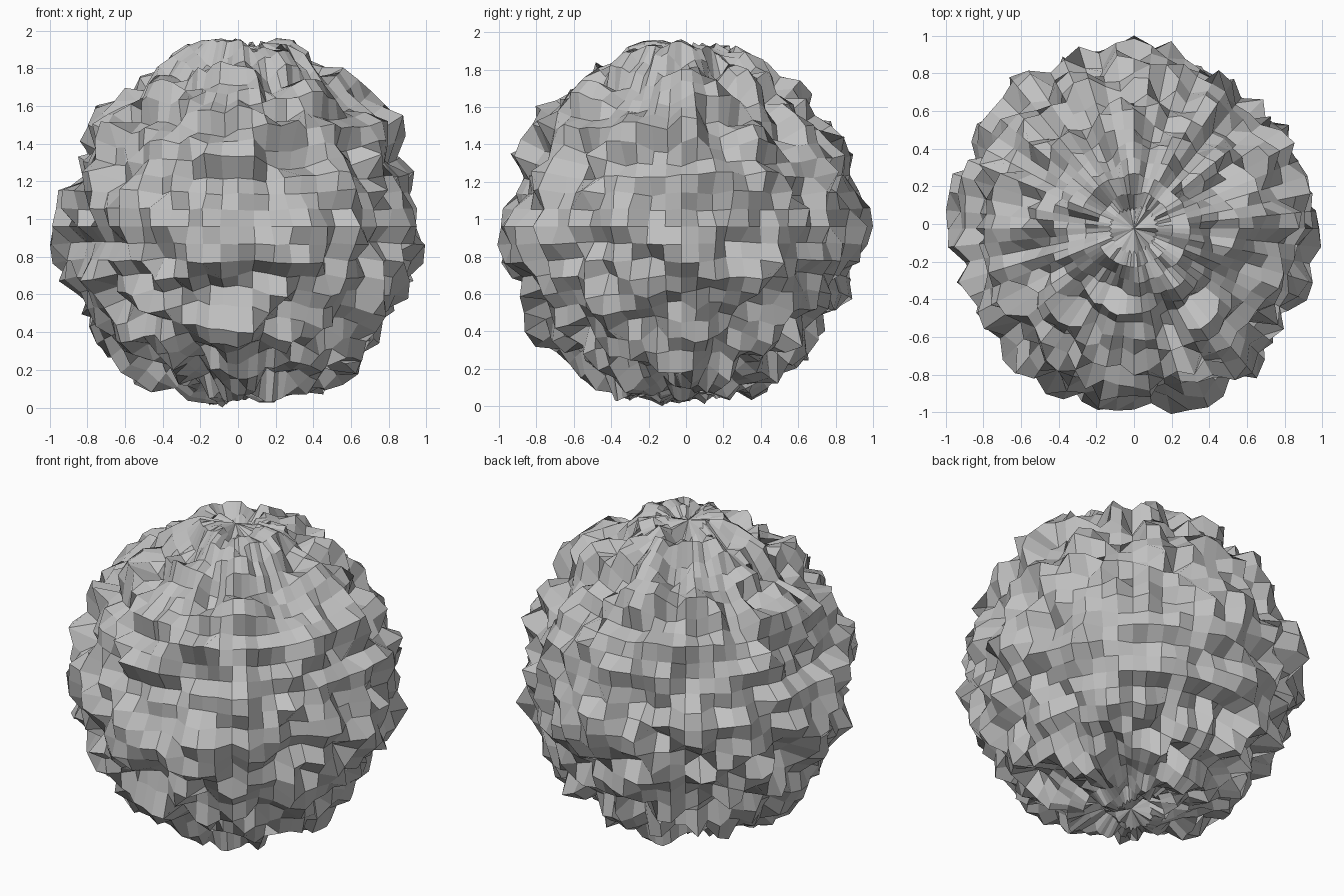
import bpy
from math import exp, pi
from mathutils import Matrix, Vector, noise

RADIUS = 0.91              # mean radius of the ball
CENTRE = Vector((0, -0.025, 0.945))
ROUGHNESS = 0.055          # typical bump height
PEAK_WIDTH = 0.09
ONE = Vector((1, 1, 1))

# tallest peaks of the outline as (across, up) in the three main planes
SIDE_TO_SIDE = [(-1, .9), (-.95, .65), (-.78, .4), (-.45, .08), (-.17, .01), (.2, .01),
                (.65, .17), (.98, .85), (.93, 1.2), (.88, 1.53), (.57, 1.78),
                (.27, 1.95), (-.1, 1.95), (-.4, 1.82), (-.78, 1.5)]
FRONT_TO_BACK = [(.98, 1.05), (.96, .85), (.65, .2), (.42, .07), (-.35, .02),
                 (-.58, .14), (-.85, .33), (-.98, .82), (-.9, 1.35), (-.47, 1.8),
                 (-.2, 1.95), (.4, 1.85), (.62, 1.72), (.87, 1.35)]
AROUND = [(0, 1), (.2, .97), (.53, .77), (.68, .63), (.87, .35), (.92, -.4),
          (.65, -.82), (.4, -.97), (-.1, -.99), (-.62, -.8), (-.85, -.38),
          (-.98, .17), (-.85, .5), (-.65, .79)]

# remove the default object
cube = bpy.data.objects.get("Cube")
if cube:
    bpy.data.objects.remove(cube, do_unlink=True)


def bump(p, frequency, start, shift, turn, sign):
    """Three-octave cloud noise at a point."""
    q = (turn @ p + ONE * start) * frequency
    return sign * sum(noise.noise(q * 2 ** i + ONE * shift, noise_basis='BLENDER') / 2 ** i
                      for i in range(3))


def falloff(a, b, width):
    """Soft weight that drops with the distance between two directions."""
    return exp(-((a - b).length / width) ** 2)


# peaks as directions and lengths from the centre, with nearby points across the outline
peaks, clusters = [], []
for points, axis in ((SIDE_TO_SIDE, 1), (FRONT_TO_BACK, 0), (AROUND, 2)):
    for pair in points:
        p = list(pair)
        p.insert(axis, CENTRE[axis])
        offset = Vector(p) - CENTRE
        direction = offset.normalized()
        across = Vector([float(i == axis) for i in range(3)])
        peaks.append((direction, offset.length))
        clusters.append([(direction + across * s).normalized() for s in (-0.1, 0, 0.1)])


def crest_fit(field):
    """How high the noise field stands at the peaks."""
    return sum(max(bump(d, *field) for d in cluster) for cluster in clusters)


# choose the noise field whose crests fall on the peaks
turns = [Matrix.Rotation(k * pi / 2, 3, 'Z') for k in range(4)]
fields = [(f / 10, start, shift, turn, sign)
          for f in range(15, 81) for start in (0, 1) for shift in (-1, 0, 1)
          for turn in turns for sign in (1, -1)]
field = max(fields, key=crest_fit)

# plain grey stone
stone = bpy.data.materials.new("stone_grey")
stone.use_nodes = True
grey = (0.53, 0.53, 0.53, 1)
stone.diffuse_color = grey
for node in stone.node_tree.nodes:
    if node.type == 'BSDF_PRINCIPLED':
        node.inputs["Base Color"].default_value = grey

# round ball, subdivided once
bpy.ops.mesh.primitive_uv_sphere_add(segments=32, ring_count=16, radius=1)
ball = bpy.context.object
ball.name = "rough_ball"
ball.modifiers.new("subdivision", 'SUBSURF').levels = 1
bpy.ops.object.modifier_apply(modifier="subdivision")
mesh = ball.data
mesh.materials.append(stone)

# push the surface in and out by the noise, then up to the peaks
directions = [v.co.normalized() for v in mesh.vertices]
heights = [bump(d, *field) for d in directions]
spread = (sum(h * h for h in heights) / len(heights)) ** 0.5
for v, d, h in zip(mesh.vertices, directions, heights):
    r = RADIUS + max(-0.13, min(0.1, ROUGHNESS * h / spread))
    for peak, length in peaks:
        r += (length - r) * falloff(d, peak, PEAK_WIDTH)
    v.co = CENTRE + d * r

# stand it on the floor, with flat faces
lowest = min(v.co.z for v in mesh.vertices)
for v in mesh.vertices:
    v.co.z -= lowest
bpy.ops.object.shade_flat()
